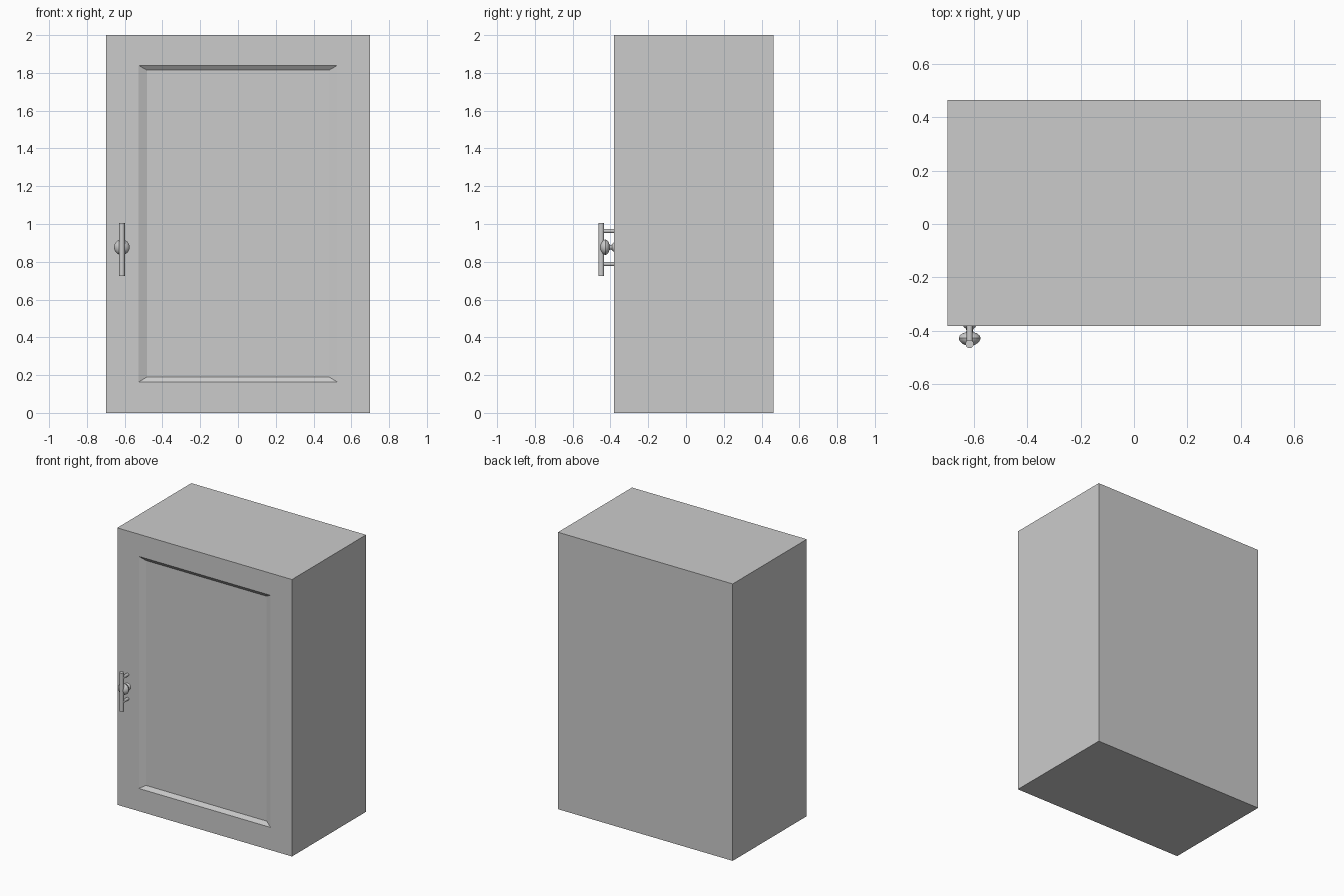
import bpy
import bmesh
import math

if "Cube" in bpy.data.objects:
    bpy.data.objects.remove(bpy.data.objects["Cube"])

BACK, SEAM, FRONT = 0.464, -0.337, -0.381
HX = -0.615  # handle position


def new_object(name, bm):
    bmesh.ops.recalc_face_normals(bm, faces=bm.faces[:])
    mesh = bpy.data.meshes.new(name)
    bm.to_mesh(mesh)
    bm.free()
    obj = bpy.data.objects.new(name, mesh)
    bpy.context.collection.objects.link(obj)
    return obj


def ring_solid(name, rings):
    """Join successive rectangles (half width, z min, z max, y) and cap the ends."""
    bm = bmesh.new()
    loops = [[bm.verts.new((x, y, z)) for x, z in ((-w, z0), (w, z0), (w, z1), (-w, z1))]
             for w, z0, z1, y in rings]
    for a, b in zip(loops, loops[1:]):
        for i in range(4):
            j = (i + 1) % 4
            bm.faces.new((a[i], a[j], b[j], b[i]))
    bm.faces.new(loops[0])
    bm.faces.new(loops[-1])
    return new_object(name, bm)


def shade(obj):
    bpy.ops.object.select_all(action='DESELECT')
    obj.select_set(True)
    bpy.context.view_layer.objects.active = obj
    bpy.ops.object.shade_smooth_by_angle(angle=math.radians(35))


def rod(name, radius, length, location, along_y=False):
    rot = (math.radians(90), 0, 0) if along_y else (0, 0, 0)
    bpy.ops.mesh.primitive_cylinder_add(vertices=32, radius=radius, depth=length,
                                        location=location, rotation=rot)
    obj = bpy.context.object
    obj.name = name
    shade(obj)


def lathe_y(name, profile, location, sides=32):
    """Revolve (radius, y) points around the y axis; zero radius closes an end."""
    bm = bmesh.new()
    verts = [bm.verts.new((r, y, 0)) for r, y in profile]
    edges = [bm.edges.new(pair) for pair in zip(verts, verts[1:])]
    bmesh.ops.spin(bm, geom=verts + edges, cent=(0, 0, 0), axis=(0, 1, 0),
                   angle=math.tau, steps=sides)
    bmesh.ops.remove_doubles(bm, verts=bm.verts[:], dist=1e-5)
    obj = new_object(name, bm)
    obj.location = location
    shade(obj)


# Cabinet box
ring_solid("cabinet_body", [(0.698, 0, 2, BACK), (0.698, 0, 2, SEAM)])

# Door with a bevelled recessed panel
ring_solid("door", [(0.698, 0, 2, SEAM), (0.698, 0, 2, FRONT),
                    (0.526, 0.164, 1.84, FRONT),
                    (0.482, 0.19, 1.814, FRONT + 0.02)])

# Bar handle on two posts
rod("handle_bar", 0.0155, 0.28, (HX, -0.449, 0.865))
for label, z in (("lower", 0.788), ("upper", 0.963)):
    rod(f"handle_post_{label}", 0.011, 0.068, (HX, -0.413, z), along_y=True)

# Round knob: flared foot, narrow neck, domed head
lathe_y("knob", [(0, 0.001), (0.025, 0.001), (0.022, -0.005), (0.014, -0.011),
                 (0.012, -0.018), (0.014, -0.024), (0.028, -0.029),
                 (0.037, -0.036), (0.041, -0.046), (0.039, -0.054),
                 (0.032, -0.063), (0.022, -0.070), (0.011, -0.074), (0, -0.075)],
        (HX, FRONT, 0.877))
